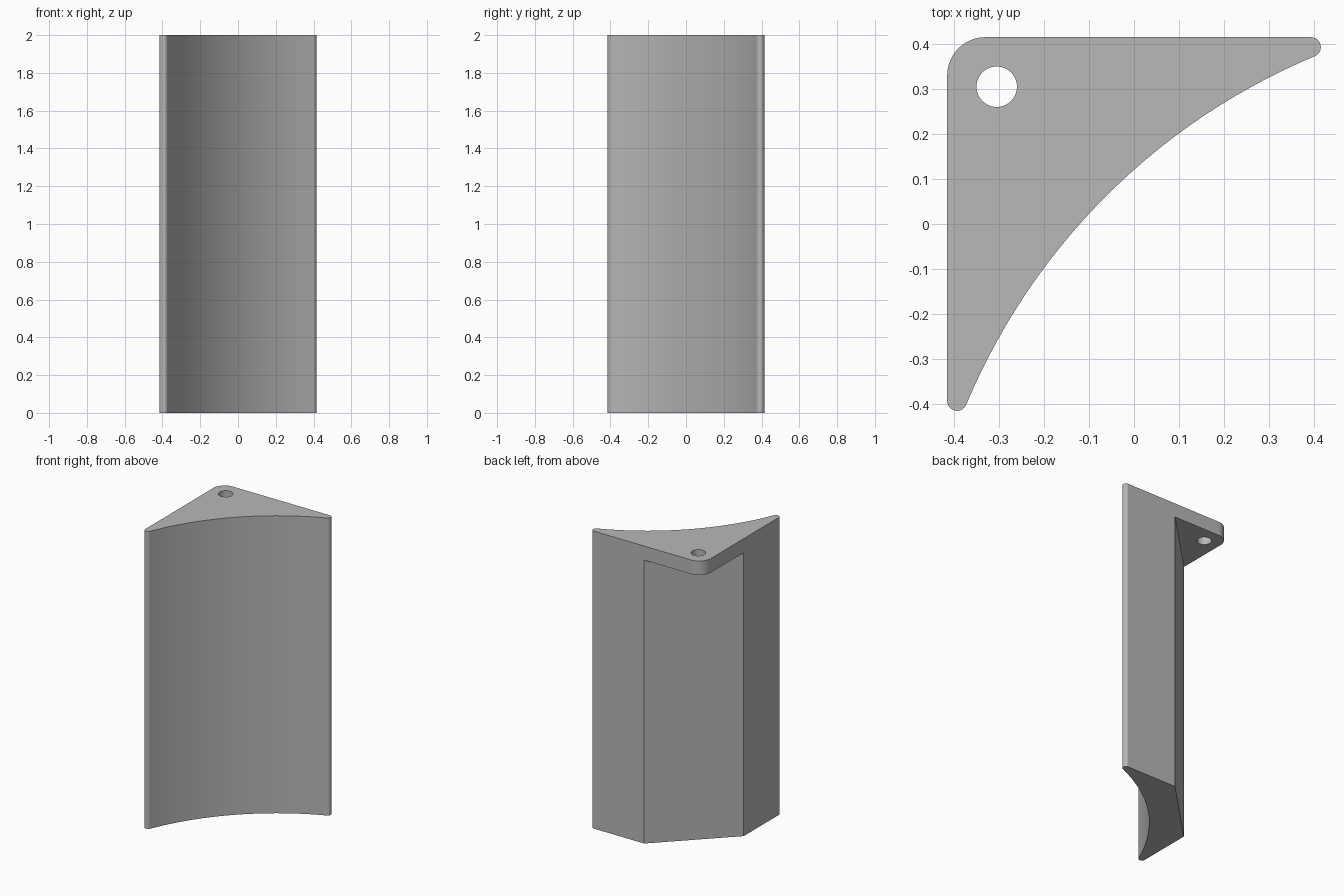
import bpy, bmesh, math
from mathutils import Vector

cube = bpy.data.objects.get("Cube")
if cube:
    bpy.data.objects.remove(cube, do_unlink=True)

HALF = 0.415        # half width of the plan
HEIGHT = 2.0
PLATE = 0.095       # top plate thickness
TIP_R = 0.022       # rounded tips
CORNER_R = 0.085    # rounded back corner
HOLE = (-0.305, 0.305, 0.045)
CUT = 0.02          # where the flat back starts along each side

grey = bpy.data.materials.new("plain grey")
grey.use_nodes = True
colour = (0.48, 0.48, 0.48, 1)
grey.diffuse_color = colour
grey.node_tree.nodes["Principled BSDF"].inputs["Base Color"].default_value = colour


def arc(cx, cy, r, start, end, steps):
    """Points on an arc, angles in radians."""
    return [(cx + r * math.cos(start + (end - start) * i / steps),
             cy + r * math.sin(start + (end - start) * i / steps))
            for i in range(steps + 1)]


def prism(name, outline, z0, z1):
    """Upright solid from a plan outline."""
    bm = bmesh.new()
    base = bm.faces.new([bm.verts.new((x, y, z0)) for x, y in outline])
    top = bmesh.ops.extrude_face_region(bm, geom=[base])["geom"]
    bmesh.ops.translate(bm, vec=(0, 0, z1 - z0),
                        verts=[v for v in top if isinstance(v, bmesh.types.BMVert)])
    bmesh.ops.recalc_face_normals(bm, faces=bm.faces)
    mesh = bpy.data.meshes.new(name)
    bm.to_mesh(mesh)
    bm.free()
    mesh.materials.append(grey)
    obj = bpy.data.objects.new(name, mesh)
    bpy.context.collection.objects.link(obj)
    return obj


# Hollow front curve, tangent to both rounded tips
mid = 0.062
tip = HALF - TIP_R
root2 = math.sqrt(2)
R = (2 * mid**2 + 2 * tip**2 - TIP_R**2) / (2 * (TIP_R + root2 * mid))
c = R / root2 - mid
a_right = math.atan2(tip + c, tip - c)          # towards the right-hand tip
a_front = 1.5 * math.pi - a_right               # mirrored across the diagonal

# Plan outline, counter-clockwise
outline = arc(tip, tip, TIP_R, a_right - math.pi, math.pi / 2, 16)
outline += arc(CORNER_R - HALF, HALF - CORNER_R, CORNER_R, math.pi / 2, math.pi, 16)
outline += arc(-tip, -tip, TIP_R, math.pi, a_front + math.pi, 16)
outline += arc(c, -c, R, a_front, a_right, 40)[1:-1]
bracket = prism("corner_bracket", outline, 0, HEIGHT)

# Cutters: flat back below the plate, and the hole through the plate
far = 0.2
corner = [(CUT + far, HALF + far), (-HALF - far, HALF + far), (-HALF - far, -CUT - far)]
corner_cutter = prism("back_corner_cutter", corner, -0.1, HEIGHT - PLATE)
hole_cutter = prism("hole_cutter", arc(*HOLE, 0, 2 * math.pi, 40)[:-1],
                    HEIGHT - 2 * PLATE, HEIGHT + 0.1)

for cutter in (corner_cutter, hole_cutter):
    cutter.hide_render = True
    mod = bracket.modifiers.new("cut", 'BOOLEAN')
    mod.operation = 'DIFFERENCE'
    mod.solver = 'EXACT'
    mod.object = cutter

# Bake the cuts, then remove the cutters
bpy.context.view_layer.update()
graph = bpy.context.evaluated_depsgraph_get()
final = bpy.data.meshes.new_from_object(bracket.evaluated_get(graph))
bracket.modifiers.clear()
bracket.data = final
for cutter in (corner_cutter, hole_cutter):
    bpy.data.objects.remove(cutter, do_unlink=True)
final.materials.clear()
final.materials.append(grey)
for face in final.polygons:
    face.material_index = 0

# Smooth curves with crisp edges
for obj in bpy.context.selected_objects:
    obj.select_set(False)
bracket.select_set(True)
bpy.context.view_layer.objects.active = bracket
bpy.ops.object.shade_smooth_by_angle(angle=math.radians(30))
weighted = bracket.modifiers.new("even shading", 'WEIGHTED_NORMAL')
weighted.keep_sharp = True
